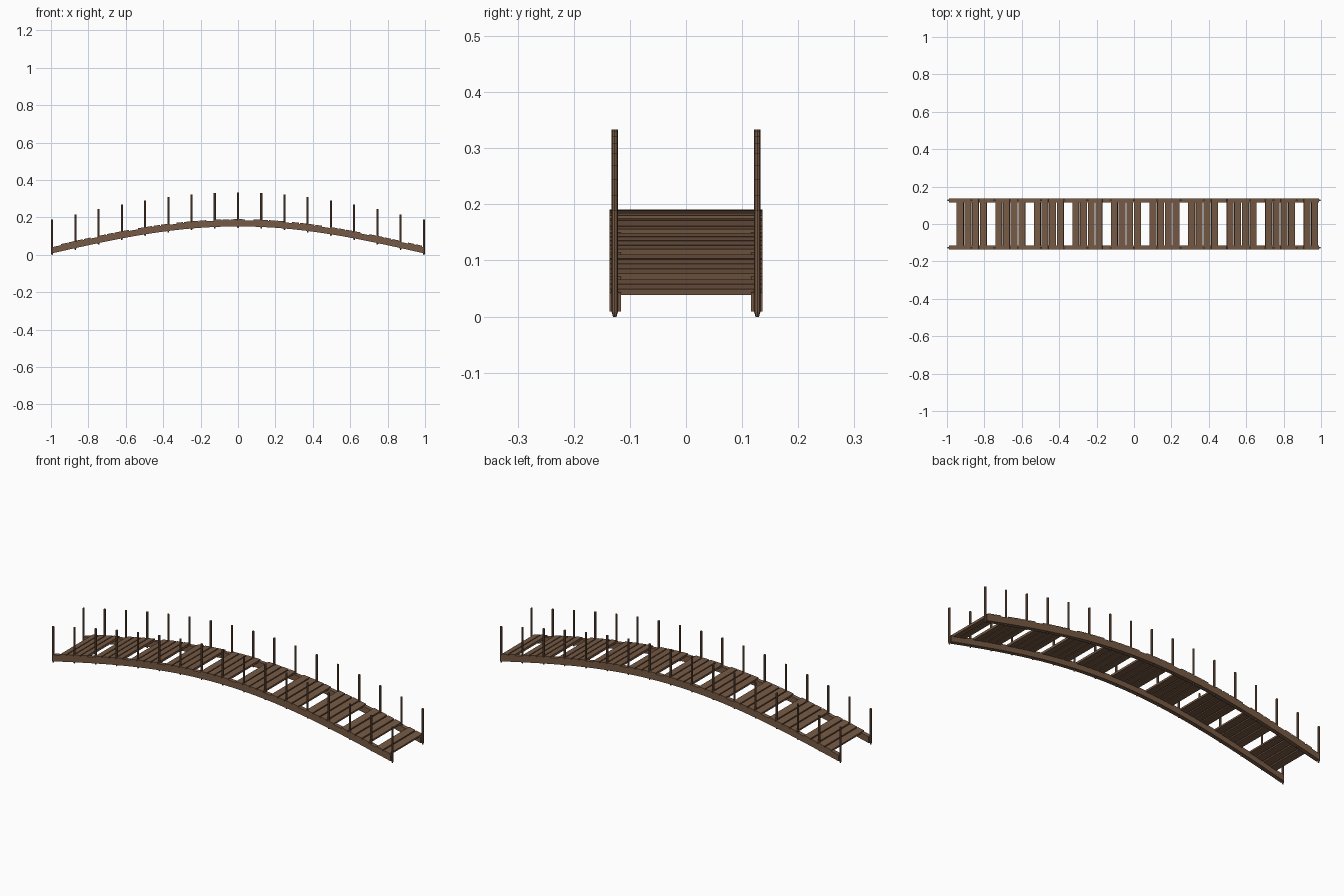
import bpy, bmesh, math
from mathutils import Matrix

cube = bpy.data.objects.get("Cube")
if cube:
    bpy.data.objects.remove(cube, do_unlink=True)

wood = bpy.data.materials.new("brown wood")
wood.use_nodes = True
wood.diffuse_color = (0.18, 0.10, 0.058, 1)
wood.node_tree.nodes["Principled BSDF"].inputs["Base Color"].default_value = wood.diffuse_color

HALF = 0.99      # half length of the beams
BEAM_Y = 0.126   # distance of the beams from the centre line
BEAM_W = 0.021
BEAM_H = 0.033
RISE = 0.143


def arch(x):
    """Height of the beam underside."""
    return 0.009 + RISE * math.cos(x / HALF * math.pi / 2)


def slope(x):
    return math.atan(-RISE * math.pi / 2 / HALF * math.sin(x / HALF * math.pi / 2))


def finish(bm, name):
    bmesh.ops.recalc_face_normals(bm, faces=bm.faces)
    mesh = bpy.data.meshes.new(name)
    bm.to_mesh(mesh)
    bm.free()
    mesh.materials.append(wood)
    obj = bpy.data.objects.new(name, mesh)
    bpy.context.collection.objects.link(obj)
    return obj


# Arched side beam: a rectangle swept along the arch
def beam(side, name):
    bm = bmesh.new()
    steps = 32
    rings = []
    for i in range(steps + 1):
        x = HALF * (2 * i / steps - 1)
        z = arch(x)
        corners = [(-1, 0), (1, 0), (1, 1), (-1, 1)]
        rings.append([bm.verts.new((x, side * BEAM_Y + a * BEAM_W / 2, z + b * BEAM_H))
                      for a, b in corners])
    for r, s in zip(rings, rings[1:]):
        for k in range(4):
            n = (k + 1) % 4
            bm.faces.new((r[k], r[n], s[n], s[k]))
    bm.faces.new(rings[0])
    bm.faces.new(rings[-1])
    finish(bm, name)


# Upright post that runs through the beam and ends in a short point
def post(x, side, name):
    bm = bmesh.new()
    z = arch(x)
    for r1, r2, low, high in ((0.0055, 0.0055, 0, 0.181), (0.003, 0.0055, -0.009, 0)):
        bmesh.ops.create_cone(bm, cap_ends=True, segments=8, radius1=r1, radius2=r2,
                              depth=high - low,
                              matrix=Matrix.Translation((x, side * 0.127, z + (low + high) / 2)))
    finish(bm, name)


# Deck board, tilted to follow the arch
def board(x, name):
    bm = bmesh.new()
    bmesh.ops.create_cube(bm, size=1, matrix=(
        Matrix.Translation((x, 0, arch(x) + BEAM_H))
        @ Matrix.Rotation(-slope(x), 4, 'Y')
        @ Matrix.Diagonal((0.036, 0.273, 0.011, 1))))
    finish(bm, name)


for side, word in ((1, "back"), (-1, "front")):
    beam(side, word + "_beam")
    for i in range(17):
        x = 0.994 * (i / 8 - 1)
        post(x, side, f"{word}_post_{i + 1}")

# Every fifth board is missing
for i in range(47):
    if i % 5 != 4:
        board(-0.929 + 0.0412 * i, f"deck_board_{i + 1}")
